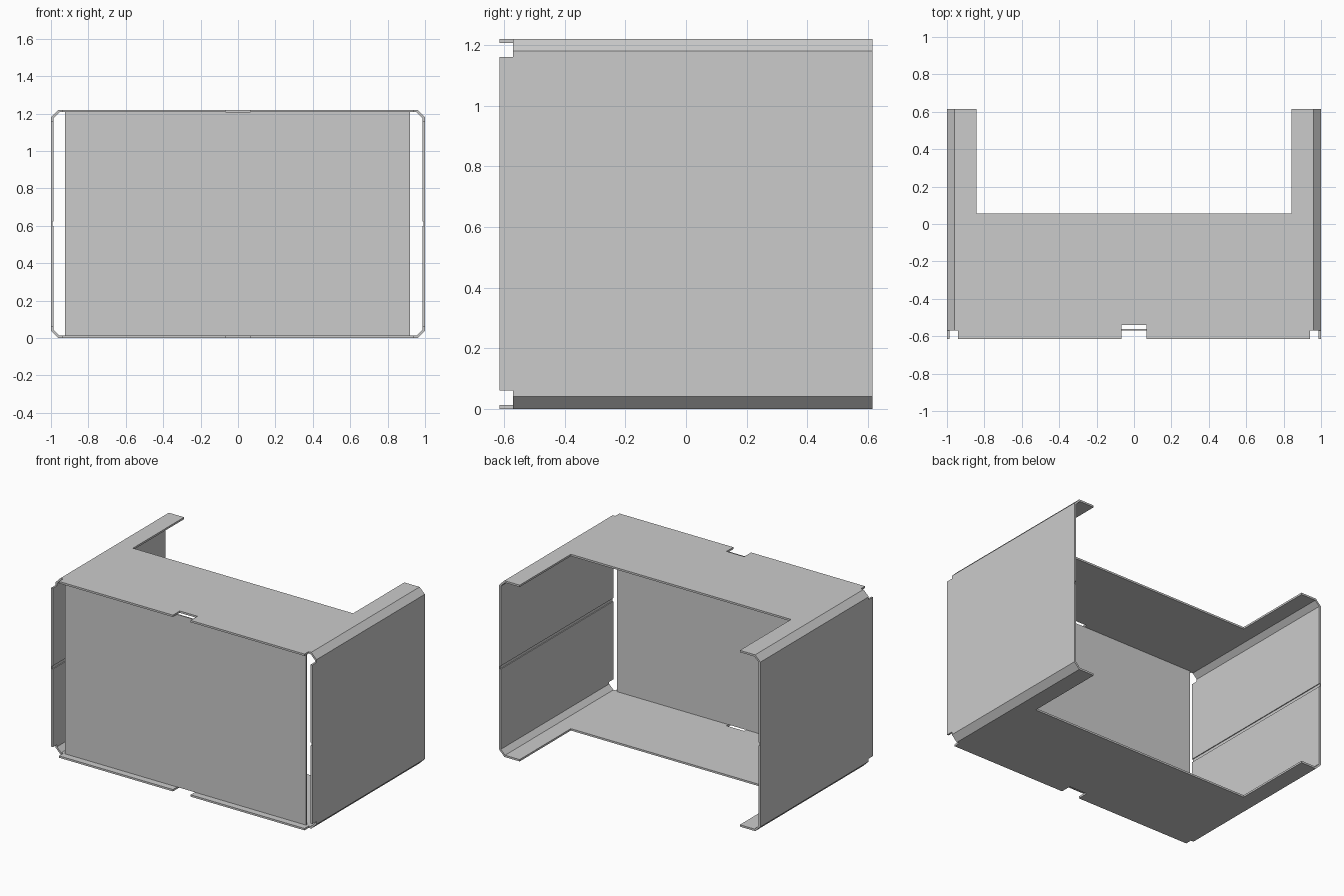
import bpy, bmesh, math
from mathutils import Matrix, Vector

if "Cube" in bpy.data.objects:
    bpy.data.objects.remove(bpy.data.objects["Cube"])

W, H, D = 1.0, 1.22, 0.615      # half width, height, half depth
T, C = 0.013, 0.04              # sheet thickness, corner bevel


def add_box(bm, x, y, z):
    size = Vector((x[1] - x[0], y[1] - y[0], z[1] - z[0]))
    mid = Vector((sum(x), sum(y), sum(z))) / 2
    bmesh.ops.create_cube(bm, size=1, matrix=Matrix.Translation(mid) @ Matrix.Diagonal(size).to_4x4())


def finish(bm, name):
    bmesh.ops.recalc_face_normals(bm, faces=bm.faces)
    mesh = bpy.data.meshes.new(name)
    bm.to_mesh(mesh)
    bm.free()
    ob = bpy.data.objects.new(name, mesh)
    bpy.context.collection.objects.link(ob)
    return ob


def octagon(inset):
    # rectangle with bevelled corners, inset evenly by the sheet thickness
    c = C + inset * math.tan(math.pi / 8)
    a, lo, hi = W - inset, inset, H - inset
    return [(W - c, lo), (a, c), (a, H - c), (W - c, hi),
            (c - W, hi), (-a, H - c), (-a, c), (c - W, lo)]


# Folded sheet sleeve, open at the front and back
bm = bmesh.new()
loops = [[bm.verts.new((x, y, z)) for x, z in octagon(i)]
         for i, y in ((0, -D), (0, D), (T, D), (T, -D))]
for k in range(4):
    a, b = loops[k], loops[(k + 1) % 4]
    for i in range(8):
        j = (i + 1) % 8
        bm.faces.new((a[i], a[j], b[j], b[i]))
sleeve = finish(bm, "sleeve")

# Cutouts: rear opening, front notch, corner reliefs, inner side grooves
bm = bmesh.new()
add_box(bm, (-0.843, 0.843), (0.055, 0.8), (-0.1, 1.4))
add_box(bm, (-0.068, 0.068), (-0.8, -0.54), (-0.1, 1.4))
for s in (-1, 1):
    for z in ((-0.1, 0.06), (1.16, 1.4)):
        add_box(bm, sorted((s * 0.94, s * 1.1)), (-0.8, -0.57), z)
    add_box(bm, sorted((s * 0.95, s * 0.993)), (-0.8, 0.8), (0.6, 0.622))
cutter = finish(bm, "cutouts")
cutter.hide_render = True

mod = sleeve.modifiers.new("cutouts", 'BOOLEAN')
mod.operation, mod.solver, mod.object = 'DIFFERENCE', 'EXACT', cutter
bpy.context.view_layer.objects.active = sleeve
bpy.ops.object.modifier_apply(modifier=mod.name)
bpy.data.objects.remove(cutter)

# Front panel, set slightly back between the top and bottom sheets
bm = bmesh.new()
add_box(bm, (-0.925, 0.92), (-0.569, -0.561), (T, H - T))
finish(bm, "front_panel")
